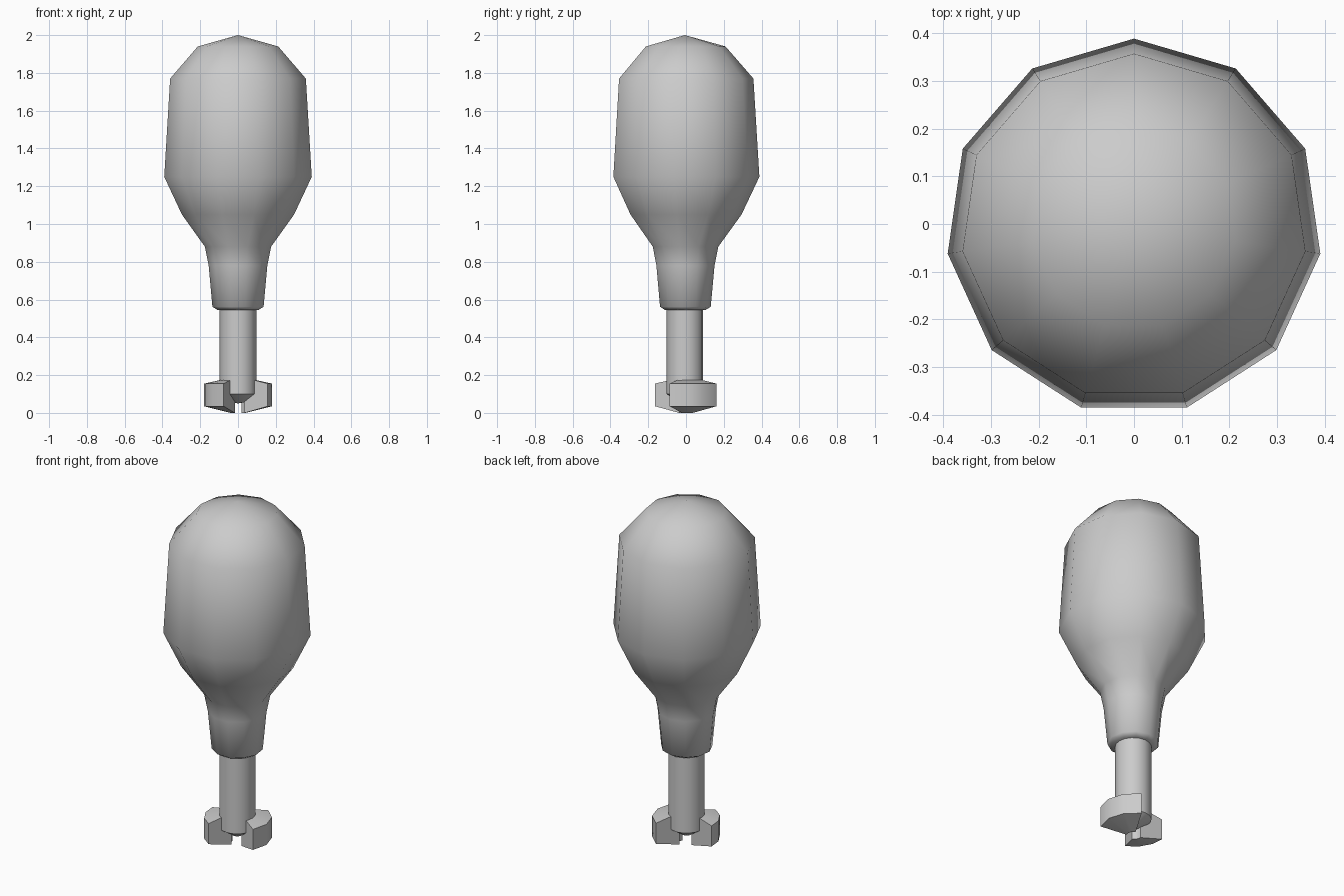
import bpy
import bmesh
from math import cos, sin, radians, tau

if "Cube" in bpy.data.objects:
    bpy.data.objects.remove(bpy.data.objects["Cube"], do_unlink=True)

# Single grey for the whole tool
grey = bpy.data.materials.new("plain grey")
grey.use_nodes = True
grey.diffuse_color = (0.6, 0.6, 0.6, 1)
grey.node_tree.nodes["Principled BSDF"].inputs["Base Color"].default_value = (0.6, 0.6, 0.6, 1)

AXIS_Y = -0.006


def finish(name, bm, smooth_angle):
    bmesh.ops.remove_doubles(bm, verts=bm.verts, dist=0.0001)
    bmesh.ops.recalc_face_normals(bm, faces=bm.faces)
    mesh = bpy.data.meshes.new(name)
    bm.to_mesh(mesh)
    bm.free()
    mesh.materials.append(grey)
    obj = bpy.data.objects.new(name, mesh)
    bpy.context.collection.objects.link(obj)
    bpy.ops.object.select_all(action="DESELECT")
    obj.select_set(True)
    bpy.context.view_layer.objects.active = obj
    bpy.ops.object.shade_smooth_by_angle(angle=radians(smooth_angle))
    return obj


def lathe(name, profile, sides, smooth_angle):
    """Turn (radius, height) points about the upright axis, first corner at +y."""
    bm = bmesh.new()
    rings = []
    for r, z in profile:
        rings.append([bm.verts.new((r * sin(tau * i / sides), AXIS_Y + r * cos(tau * i / sides), z))
                      for i in range(sides)] if r else [bm.verts.new((0, AXIS_Y, z))])
    for low, high in zip(rings, rings[1:]):
        for i in range(sides):
            j = (i + 1) % sides
            corners = [low[i % len(low)], low[j % len(low)], high[j % len(high)], high[i % len(high)]]
            bm.faces.new(list(dict.fromkeys(corners)))
    return finish(name, bm, smooth_angle)


def tooth(name, start, end, segments):
    """Sweep a tapered section through part of a turn."""
    section = [(0.04, 0.0), (0.18, 0.035), (0.18, 0.155), (0.09, 0.175), (0.04, 0.175)]
    bm = bmesh.new()
    rings = []
    for k in range(segments + 1):
        a = radians(start + (end - start) * k / segments)
        rings.append([bm.verts.new((r * cos(a), r * sin(a), z)) for r, z in section])
    n = len(section)
    for one, two in zip(rings, rings[1:]):
        for i in range(n):
            j = (i + 1) % n
            bm.faces.new((one[i], one[j], two[j], two[i]))
    bm.faces.new(rings[0])
    bm.faces.new(rings[-1])
    return finish(name, bm, 35)


# Bulbous handle with a tapered neck and a bevelled rim
lathe("handle", [(0, 0.545), (0.11, 0.545), (0.137, 0.562), (0.157, 0.78), (0.177, 0.88),
                 (0.30, 1.05), (0.3945, 1.25), (0.363, 1.77), (0.215, 1.94), (0, 2.0)], 11, 60)

# Round shaft ending in a blunt tip
lathe("shaft", [(0, 0.05), (0.03, 0.055), (0.097, 0.10), (0.097, 0.56), (0, 0.56)], 16, 40)

# Two teeth at the foot of the shaft
tooth("left_tooth", -29, 63, 3)
tooth("right_tooth", 174, 245, 3)
